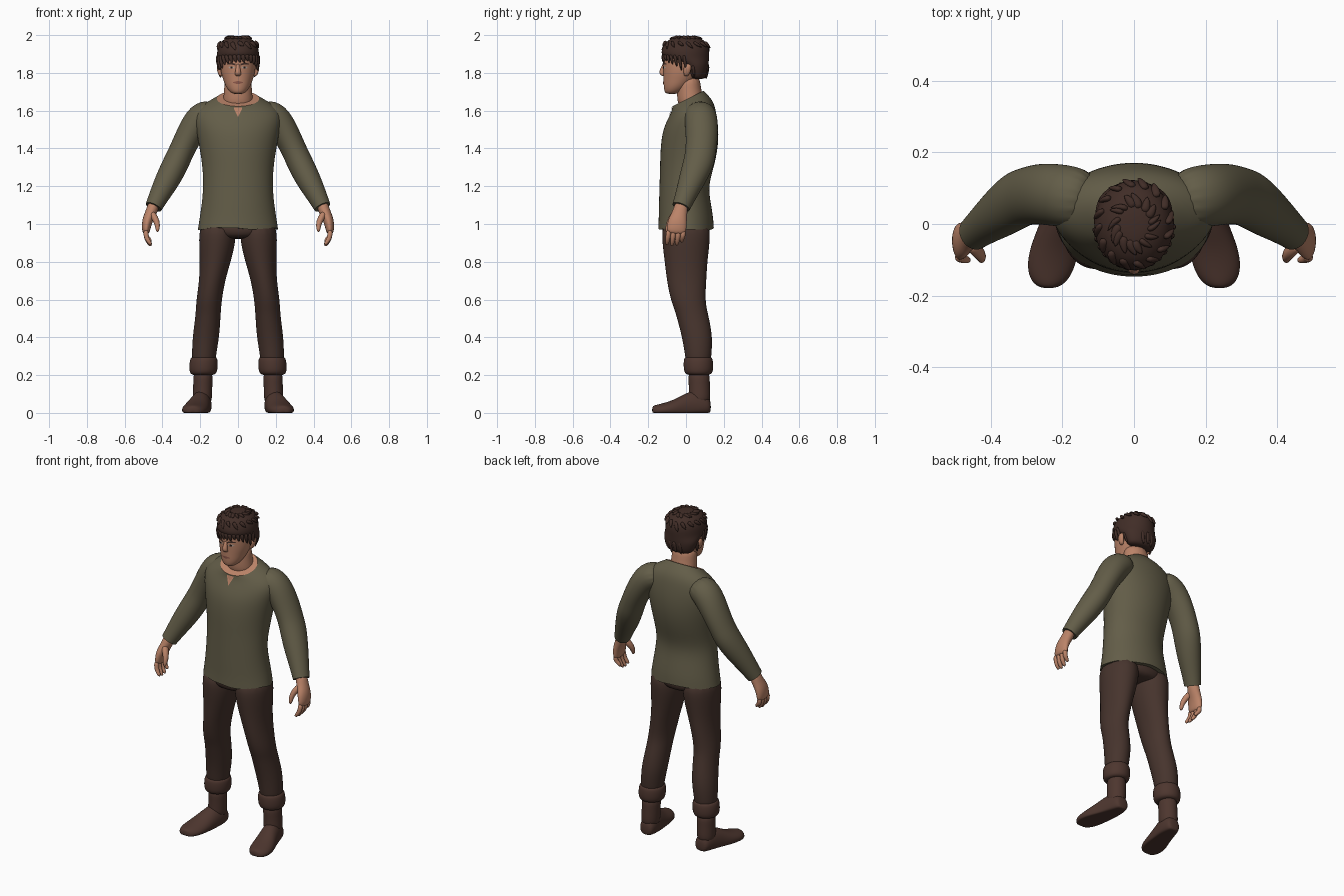
import bpy
import bmesh
import math
import random
from mathutils import Vector
from mathutils.bvhtree import BVHTree

random.seed(4)
if "Cube" in bpy.data.objects:
    bpy.data.objects.remove(bpy.data.objects["Cube"], do_unlink=True)


def material(name, r, g, b):
    mat = bpy.data.materials.new(name)
    mat.use_nodes = True
    mat.diffuse_color = (r, g, b, 1)
    bsdf = mat.node_tree.nodes["Principled BSDF"]
    bsdf.inputs["Base Color"].default_value = (r, g, b, 1)
    bsdf.inputs["Roughness"].default_value = 0.8
    return mat


SHIRT = material("olive cloth", .125, .11, .065)
TROUSERS = material("dark brown cloth", .062, .034, .026)
LEATHER = material("brown leather", .075, .037, .028)
SKIN = material("skin", .50, .23, .14)
HAIR = material("dark brown hair", .052, .026, .020)
LIPS = material("lips", .27, .10, .07)
WHITE = material("eye white", .45, .38, .33)
DARK = material("dark iris", .02, .012, .01)


def add_object(name, bm, mats, levels=0):
    mesh = bpy.data.meshes.new(name)
    bm.to_mesh(mesh)
    bm.free()
    for mat in mats:
        mesh.materials.append(mat)
    obj = bpy.data.objects.new(name, mesh)
    bpy.context.collection.objects.link(obj)
    if levels:
        mod = obj.modifiers.new("smooth", "SUBSURF")
        mod.levels = mod.render_levels = levels
    return obj


def loft(name, rings, mat, side=1, normal=None, n=16, levels=2, hems=(),
         cap=None, ragged=0, floor=None):
    """Skin elliptical rings (x, y, z, radius, depth, tilt) along a path."""
    bm = bmesh.new()
    crease = bm.edges.layers.float.new("crease_edge")
    centres = [Vector(r[:3]) for r in rings]
    grow = 3 / (2 + math.cos(math.tau / n))
    loops = []
    for i, ring in enumerate(rings):
        before, after = centres[max(i - 1, 0)], centres[min(i + 1, len(rings) - 1)]
        t = Vector(normal) if normal else (after - before).normalized()
        ref = Vector((0, 0, 1)) if abs(t.y) > .7 else Vector((0, 1, 0))
        v = (ref - t * ref.dot(t)).normalized()
        u = v.cross(t)
        tilt = ring[5] if len(ring) > 5 else 0
        loop = []
        for k in range(n):
            a = math.tau * k / n
            off = (u * math.cos(a) * ring[3] + v * math.sin(a) * ring[4]) * grow
            p = centres[i] + off
            p.z += tilt * off.y
            if i == 0:
                p.z += random.uniform(-ragged, ragged)
            if floor is not None:
                p.z = max(p.z, floor)
            loop.append(bm.verts.new((p.x * side, p.y, p.z)))
        loops.append(loop)
    for low, high in zip(loops, loops[1:]):
        for k in range(n):
            j = (k + 1) % n
            bm.faces.new((low[k], low[j], high[j], high[k]))
    ends = [bm.faces.new(loops[0]), bm.faces.new(loops[-1])]
    for h in hems:
        for edge in ends[h].edges:
            edge[crease] = 1
            edge.smooth = False
    if cap:
        ends[1].material_index = 1
    bmesh.ops.recalc_face_normals(bm, faces=bm.faces)
    for f in bm.faces:
        f.smooth = True
    return add_object(name, bm, [mat, cap] if cap else [mat], levels)


def plate(name, columns, mat, target, side=1, lift=.003):
    """Thin painted patch from (x, top, bottom) columns laid on the front of target."""
    tree = BVHTree.FromObject(target, bpy.context.evaluated_depsgraph_get())
    bm = bmesh.new()
    pairs = []
    for x, top, bottom in columns:
        pair = []
        for z in (top, (top + bottom) / 2, bottom):
            start = Vector((x * side, -1, z))
            hit = tree.ray_cast(start, Vector((0, 1, 0)))[0]
            if hit is None:
                hit = tree.find_nearest(Vector((x * side, -.1, z)))[0]
            pair.append(bm.verts.new((hit.x, hit.y - lift, hit.z)))
        pairs.append(pair)
    for a, b in zip(pairs, pairs[1:]):
        for k in range(2):
            quad = (a[k], a[k + 1], b[k + 1], b[k])
            bm.faces.new(quad if side > 0 else quad[::-1])
    return add_object(name, bm, [mat])


UP = (0, 0, 1)

# Shirt body with an open, tilted collar and a ragged hem
shirt = loft("shirt_body", [
    (0, 0, .975, .212, .147), (0, 0, 1.03, .203, .144), (0, -.005, 1.1, .192, .138),
    (0, -.012, 1.2, .182, .128), (0, .005, 1.3, .187, .142), (0, .017, 1.4, .202, .152),
    (0, .025, 1.5, .222, .148), (0, .035, 1.58, .235, .125, .1),
    (0, .035, 1.63, .19, .108, .25), (0, .01, 1.664, .112, .082, .5)],
    SHIRT, normal=UP, n=24, hems=(0, 1), cap=SKIN, ragged=.008)
plate("collar_notch", [(-.022, 1.618, 1.612), (0, 1.618, 1.565), (.022, 1.618, 1.612)],
      SKIN, shirt)

# Hips under the shirt
loft("hips", [(0, 0, .92, .1, .1), (0, 0, .95, .19, .128), (0, 0, 1.03, .19, .128)],
     TROUSERS, normal=UP)

for s, label in ((1, "left"), (-1, "right")):
    # Sleeve, from the shoulder to the cuff
    loft(label + "_sleeve", [
        (.11, .065, 1.60, .07, .08), (.2, .08, 1.57, .085, .088),
        (.262, .085, 1.465, .07, .085), (.3, .078, 1.385, .066, .08),
        (.327, .068, 1.325, .069, .082), (.372, .032, 1.235, .066, .07),
        (.415, 0, 1.155, .054, .056), (.447, -.026, 1.09, .045, .048)],
        SHIRT, s, hems=(1,))
    # Hand with curled fingers and thumb
    loft(label + "_palm", [
        (.44, -.02, 1.12, .032, .036), (.46, -.032, 1.06, .03, .038),
        (.48, -.045, 1.02, .028, .05), (.487, -.05, .975, .023, .052),
        (.486, -.052, .945, .016, .047)], SKIN, s, n=12)
    for k, name in enumerate(("index", "middle", "ring", "little")):
        y = -.092 + .026 * k
        drop = (.006, 0, .004, .02)[k]
        loft(label + "_" + name + "_finger", [
            (.487, y, .97, .014, .014), (.488, y - .002, .935, .013, .013),
            (.476, y - .006, .905 + drop, .012, .012),
            (.458, y - .01, .882 + drop, .008, .008)], SKIN, s, n=8, levels=1)
    loft(label + "_thumb", [
        (.462, -.05, 1.065, .018, .02), (.438, -.075, 1.03, .018, .02),
        (.424, -.092, .995, .014, .015), (.427, -.104, .955, .008, .009)],
        SKIN, s, n=8, levels=1)
    # Trouser leg
    loft(label + "_trouser_leg", [
        (.108, 0, 1.02, .09, .125), (.108, 0, .92, .1, .128), (.12, 0, .8, .081, .112),
        (.137, .003, .7, .068, .104), (.153, .01, .6, .067, .091),
        (.157, .027, .54, .066, .085), (.161, .04, .49, .067, .084),
        (.17, .06, .4, .07, .08), (.18, .065, .31, .064, .07),
        (.182, .065, .24, .058, .062)], TROUSERS, s, UP)
    # Boot: rolled cuff, shaft and foot turned outwards
    loft(label + "_boot_cuff", [
        (.18, .065, .3, .06, .066), (.181, .065, .287, .073, .077),
        (.183, .066, .24, .076, .079), (.184, .066, .208, .07, .073),
        (.185, .067, .198, .05, .05)], LEATHER, s, UP)
    loft(label + "_boot_shaft", [
        (.185, .068, .23, .052, .058), (.186, .07, .16, .05, .055),
        (.188, .072, .1, .051, .057), (.19, .07, .04, .05, .056)], LEATHER, s, UP)
    loft(label + "_boot_foot", [
        (.186, .132, .03, .03, .03), (.187, .115, .04, .045, .055),
        (.192, .06, .04, .054, .085), (.205, 0, .03, .058, .075),
        (.221, -.06, .02, .068, .05), (.232, -.12, .015, .068, .036),
        (.237, -.162, .012, .05, .03), (.239, -.18, .012, .022, .022)],
        LEATHER, s, (0, -1, 0), floor=0)

# Neck and head
loft("neck", [(0, .03, 1.6, .08, .065), (0, .022, 1.67, .077, .07),
              (0, .015, 1.72, .072, .062), (0, .012, 1.79, .07, .062)], SKIN, normal=UP)
head = loft("head", [
    (0, -.075, 1.688, .025, .028), (0, -.066, 1.7, .046, .048),
    (0, -.048, 1.73, .066, .07), (0, -.03, 1.765, .078, .089), (0, -.018, 1.8, .09, .102),
    (0, -.01, 1.85, .095, .112), (0, -.005, 1.9, .095, .114),
    (0, 0, 1.95, .08, .095), (0, 0, 1.975, .04, .05)], SKIN, normal=UP, n=20)
loft("nose", [(0, -.115, 1.85, .009, .008), (0, -.125, 1.82, .012, .012),
              (0, -.129, 1.797, .017, .015), (0, -.117, 1.782, .014, .01)],
     SKIN, normal=UP, n=10)
plate("mouth", [(-.028, 1.75, 1.748), (-.008, 1.756, 1.742), (.008, 1.756, 1.742),
                (.028, 1.75, 1.748)], LIPS, head)
for s, label in ((1, "left"), (-1, "right")):
    loft(label + "_ear", [
        (.088, 0, 1.782, .008, .01), (.095, .004, 1.795, .012, .016),
        (.103, .008, 1.83, .012, .022), (.1, .01, 1.848, .006, .012)], SKIN, s, UP, n=8)
    plate(label + "_eye", [(.019, 1.829, 1.827), (.028, 1.835, 1.823),
                           (.04, 1.835, 1.823), (.05, 1.829, 1.827)], WHITE, head, s)
    plate(label + "_iris", [(.028, 1.834, 1.824), (.04, 1.834, 1.824)],
          DARK, head, s, .005)
    plate(label + "_brow", [(.013, 1.848, 1.839), (.035, 1.855, 1.845),
                            (.057, 1.849, 1.845)], HAIR, head, s, .004)

# Hair cap, low at the nape and high over the forehead
loft("hair_cap", [
    (0, .062, 1.765, .07, .03), (0, .055, 1.785, .087, .055),
    (0, .05, 1.82, .1, .068), (0, .042, 1.85, .107, .078),
    (0, -.004, 1.88, .111, .125), (0, -.004, 1.92, .111, .127),
    (0, 0, 1.96, .096, .112), (0, 0, 1.985, .064, .076), (0, 0, 1.996, .025, .03)],
    HAIR, normal=UP, n=20)


def tuft(name, angle, z_root, z_tip, r_root, r_tip, twist):
    """A pointed lock that follows the hair cap."""
    rings = []
    for f, size in ((0, .012), (.5, .014), (1, .002)):
        a = angle + twist * f
        r = r_root + (r_tip - r_root) * f
        rings.append((math.sin(a) * .11 * r, -math.cos(a) * .127 * r,
                      z_root + (z_tip - z_root) * f, size, size * .7))
    loft(name, rings, HAIR, n=6, levels=1)


# Fringe and sideburns, then loose locks over the crown and nape
for i in range(15):
    a = math.radians(-84 + 12 * i)
    length = .02 + .05 * abs(math.sin(a)) ** 4 + random.uniform(0, .014)
    tuft("fringe_lock", a, 1.9, 1.882 - length, .96, .95, .12)
for i in range(16):
    a = math.tau * i / 16
    tuft("crown_lock", a, 1.965, 1.93 + random.uniform(-.02, .015), .82, 1.03, .3)
    tuft("top_lock", a, 1.988, 1.982, .35, .7, random.uniform(.2, .7))
for i in range(9):
    a = math.radians(108 + 18 * i)
    tuft("nape_lock", a, 1.85, 1.775 + random.uniform(-.012, .02), .92, .86, .1)
